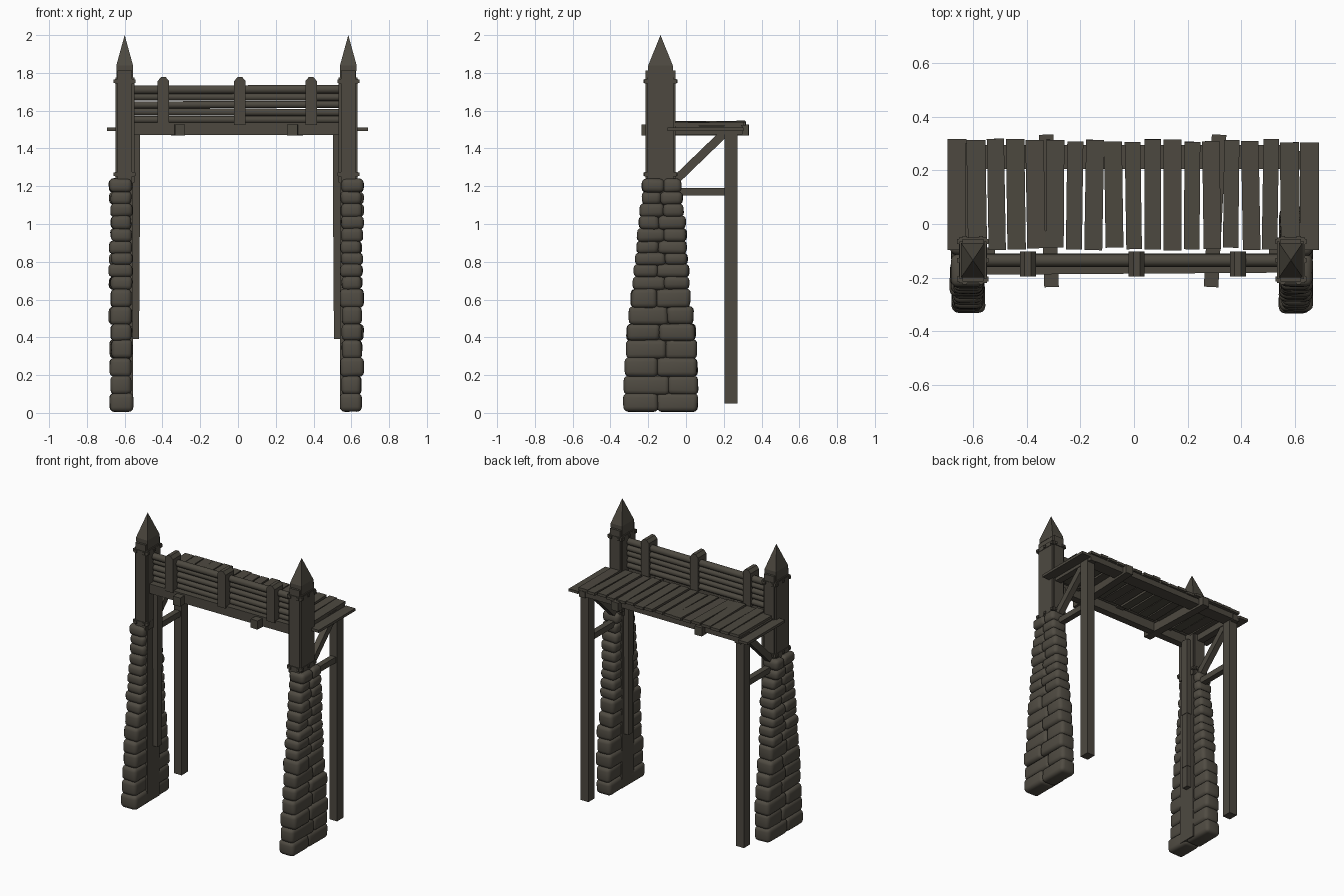
import bpy, bmesh, math, random
from mathutils import Vector, Matrix

if "Cube" in bpy.data.objects:
    bpy.data.objects.remove(bpy.data.objects["Cube"])

random.seed(7)
R = random.uniform
C = -0.008  # mirror plane of the two towers


def material(name, col):
    m = bpy.data.materials.new(name)
    m.diffuse_color = (*col, 1)
    m.use_nodes = True
    m.node_tree.nodes["Principled BSDF"].inputs["Base Color"].default_value = m.diffuse_color
    return m


WOOD = material("weathered wood", (0.074, 0.066, 0.051))
STONE = material("dark stone", (0.080, 0.071, 0.055))


def finish(bm, name, mat, smooth=False):
    bmesh.ops.recalc_face_normals(bm, faces=bm.faces)
    me = bpy.data.meshes.new(name)
    bm.to_mesh(me)
    bm.free()
    me.materials.append(mat)
    if smooth:
        for p in me.polygons:
            p.use_smooth = True
        me.set_sharp_from_angle(angle=math.radians(40))
    ob = bpy.data.objects.new(name, me)
    bpy.context.collection.objects.link(ob)
    return ob


def box(bm, x, y, z, rot=None):
    """Add a box from (lo, hi) ranges, optionally turned about its centre."""
    c = Vector(((x[0] + x[1]) / 2, (y[0] + y[1]) / 2, (z[0] + z[1]) / 2))
    s = Matrix.Diagonal((abs(x[1] - x[0]), abs(y[1] - y[0]), abs(z[1] - z[0]), 1))
    m = Matrix.Translation(c) @ (rot or Matrix.Identity(4)) @ s
    return bmesh.ops.create_cube(bm, size=1, matrix=m)["verts"]


def turn(deg, axis):
    return Matrix.Rotation(math.radians(deg), 4, axis)


def lerp_profile(z, pts):
    for (z0, v0), (z1, v1) in zip(pts, pts[1:]):
        if z <= z1:
            return v0 + (v1 - v0) * (z - z0) / (z1 - z0)
    return pts[-1][1]


FRONT = [(0, -0.328), (0.34, -0.322), (0.64, -0.285), (1.0, -0.25), (1.24, -0.23)]
BACK = [(0, 0.065), (0.34, 0.058), (0.64, 0.022), (1.0, -0.003), (1.24, -0.032)]
COURSES = [0.008, 0.10, 0.195, 0.29, 0.385, 0.47, 0.56, 0.655, 0.72, 0.785,
           0.845, 0.91, 0.975, 1.04, 1.105, 1.17, 1.238]

for s, side in ((-1, "left"), (1, "right")):
    def X(a, b):
        return tuple(sorted((C + s * a, C + s * b)))

    # stone pier: courses of rounded stones
    bm = bmesh.new()
    for i, (z0, z1) in enumerate(zip(COURSES, COURSES[1:])):
        zm = (z0 + z1) / 2
        y0 = lerp_profile(zm, FRONT) + R(-0.005, 0.005)
        y1 = lerp_profile(zm, BACK) + R(-0.005, 0.005)
        ym = y0 + (y1 - y0) * (0.5 + (0.07 if i % 2 else -0.05) + R(-0.03, 0.03))
        for a, b in ((y0, ym + 0.003), (ym - 0.003, y1)):
            st = bmesh.new()
            vs = box(st, X(0.552 + R(-0.004, 0.006), 0.668 + R(-0.008, 0.008)), (a, b),
                     (max(z0 - 0.004, 0.0), z1 + 0.003))
            for v in vs:
                v.co += Vector((R(-.004, .004), R(-.004, .004), R(-.003, .003) if i else R(0, .004)))
            bmesh.ops.bevel(st, geom=st.edges[:], offset=0.025, segments=3,
                            profile=0.5, affect='EDGES')
            tmp = bpy.data.meshes.new("tmp")
            st.to_mesh(tmp)
            st.free()
            bm.from_mesh(tmp)
            bpy.data.meshes.remove(tmp)
    finish(bm, side + "_stone_pier", STONE, True)

    # tower post running to the ground, with pyramid cap
    bm = bmesh.new()
    box(bm, X(0.548, 0.634), (-0.2, -0.07), (0.02, 1.82))
    finish(bm, side + "_tower_post", WOOD)
    bm = bmesh.new()
    vs = box(bm, X(0.548, 0.636), (-0.2, -0.07), (1.81, 1.84))
    top = [f for f in bm.faces if f.calc_center_median().z > 1.835]
    r = bmesh.ops.extrude_discrete_faces(bm, faces=top)
    for v in r["faces"][0].verts:
        v.co = Vector((C + s * 0.592, -0.135, 2.0))
    bmesh.ops.remove_doubles(bm, verts=bm.verts, dist=1e-4)
    finish(bm, side + "_post_cap", WOOD)

    # cladding boards, iron-like bands and pegs
    bm = bmesh.new()
    box(bm, X(0.553, 0.63), (-0.215, -0.195), (1.22, 1.812))
    box(bm, X(0.553, 0.63), (-0.075, -0.055), (1.22, 1.812))
    box(bm, X(0.63, 0.641), (-0.205, -0.065), (1.22, 1.775))
    box(bm, X(0.541, 0.55), (-0.205, -0.065), (1.22, 1.775))
    for z in (1.263, 1.755):
        box(bm, X(0.540, 0.644), (-0.219, -0.051), (z - 0.012, z + 0.012))
        for y in (-0.205, -0.135, -0.065):
            box(bm, X(0.534, 0.651), (y - 0.009, y + 0.009), (z - 0.009, z + 0.009))
        for x in (0.562, 0.622):
            box(bm, X(x - 0.008, x + 0.008), (-0.226, -0.044), (z - 0.009, z + 0.009))
    finish(bm, side + "_post_cladding", WOOD)

    # stepped pole on the inner face
    bm = bmesh.new()
    for w, z0, z1 in ((0.022, 0.39, 0.55), (0.025, 0.54, 0.94), (0.028, 0.93, 1.48)):
        box(bm, X(0.516 - (w - 0.022), 0.552), (-0.115 - w, -0.115 + w), (z0, z1))
    finish(bm, side + "_inner_pole", WOOD)

    # rear leg with tie, diagonal brace and top bearer
    bm = bmesh.new()
    box(bm, X(0.568, 0.628), (0.203, 0.272), (0.05, 1.5))
    finish(bm, side + "_rear_leg", WOOD)
    bm = bmesh.new()
    box(bm, X(0.578, 0.618), (-0.09, 0.21), (1.15, 1.19))
    box(bm, X(0.574, 0.622), (-0.1, 0.3), (1.475, 1.518))
    box(bm, X(0.578, 0.618), (-0.115, 0.265), (1.335, 1.38), turn(44, 'X'))
    finish(bm, side + "_leg_braces", WOOD)

# long beams under the deck
bm = bmesh.new()
box(bm, (-0.55, 0.545), (-0.185, -0.135), (1.472, 1.538), turn(0.4, 'Z'))
finish(bm, "front_beam", WOOD)
bm = bmesh.new()
box(bm, (-0.63, 0.615), (0.205, 0.295), (1.482, 1.522))
finish(bm, "rear_beam", WOOD)

# cross joists poking out front and back
for n, xf, xb in (("left_joist", -0.307, -0.327), ("right_joist", 0.287, 0.317)):
    bm = bmesh.new()
    box(bm, ((xf + xb) / 2 - 0.027, (xf + xb) / 2 + 0.027), (-0.235, 0.333), (1.468, 1.528),
        turn(math.degrees(math.atan2(xf - xb, 0.57)), 'Z'))
    finish(bm, n, WOOD)

# deck planks, uneven
bm = bmesh.new()
n = 19
pitch = 1.385 / n
for i in range(n):
    xc = -0.695 + pitch * (i + 0.5)
    end = i in (0, n - 1)
    w = pitch / 2 - (0.001 if end or i in (1, n - 2) else R(0.002, 0.008))
    z = 1.502 if end else 1.532 + R(-0.006, 0.006)
    box(bm, (xc - w, xc + w), (-0.095 + R(-.004, .008), 0.31 + R(-.006, .008)),
        (z - 0.009, z + 0.009),
        turn(0 if end else R(-1, 1), 'Z') @ turn(0 if end else R(0, 1.6), 'X'))
finish(bm, "deck_planks", WOOD)

# parapet logs
bm = bmesh.new()
for i in range(5):
    z = 1.552 + i * 0.04
    m = (Matrix.Translation((-0.005, -0.132 + R(-.005, .005), z)) @ turn(R(-.25, .25), 'Y')
         @ turn(90, 'Y'))
    r = 0.0235 if i == 4 else R(0.019, 0.023)
    bmesh.ops.create_cone(bm, cap_ends=True, segments=10, radius1=r, radius2=r,
                          depth=1.12, matrix=m)
finish(bm, "parapet_logs", WOOD, True)

# parapet uprights with chamfered tops
for n, x in (("left_upright", -0.395), ("middle_upright", 0.01), ("right_upright", 0.387)):
    bm = bmesh.new()
    prof = [(-0.03, 1.525), (0.03, 1.525), (0.03, 1.757), (0.012, 1.778),
            (-0.012, 1.778), (-0.03, 1.757)]
    f = bm.faces.new([bm.verts.new((x + a, -0.195, z)) for a, z in prof])
    g = bmesh.ops.extrude_face_region(bm, geom=[f])["geom"]
    for v in g:
        if isinstance(v, bmesh.types.BMVert):
            v.co.y = -0.102
    finish(bm, n, WOOD)
